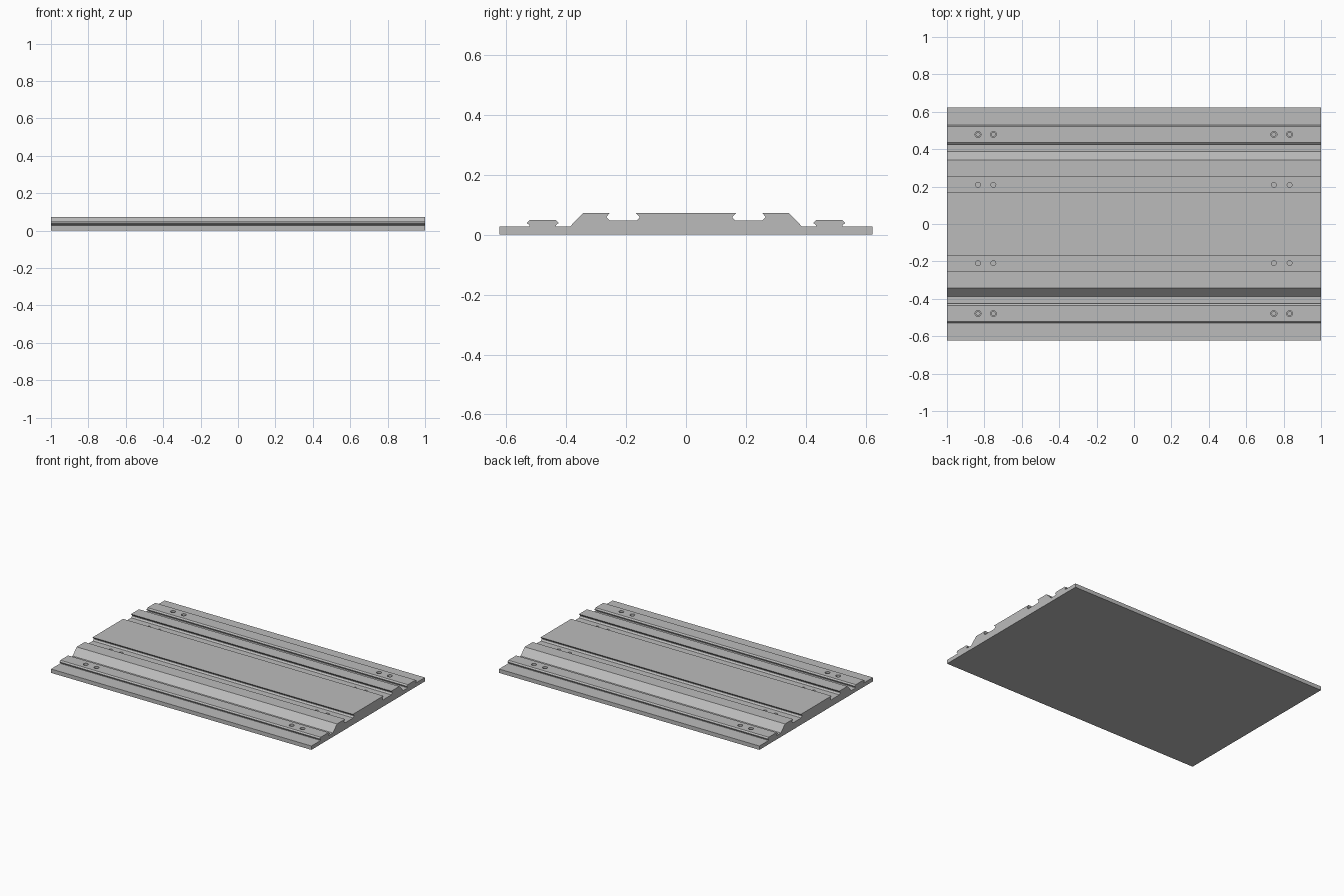
import bpy, bmesh, math
from mathutils import Matrix

if "Cube" in bpy.data.objects:
    bpy.data.objects.remove(bpy.data.objects["Cube"])

metal = bpy.data.materials.new("grey metal")
metal.diffuse_color = (0.5, 0.5, 0.5, 1)
metal.use_nodes = True
metal.node_tree.nodes["Principled BSDF"].inputs["Base Color"].default_value = metal.diffuse_color

# Half cross-section (y, z), from the centre of the top out to the outer edge
half = [
    (0.168, 0.073), (0.155, 0.060), (0.155, 0.057), (0.165, 0.047),   # groove inner wall
    (0.255, 0.047), (0.265, 0.057), (0.265, 0.060), (0.254, 0.073),   # groove outer wall
    (0.342, 0.073), (0.387, 0.027),                                   # sloped shoulder
    (0.434, 0.027), (0.434, 0.031), (0.426, 0.038), (0.426, 0.041), (0.435, 0.049),
    (0.521, 0.049), (0.530, 0.041), (0.530, 0.038), (0.522, 0.031), (0.522, 0.027),
    (0.623, 0.027), (0.623, 0.0),                                     # base plate edge
]
profile = half + [(-y, z) for y, z in reversed(half)]


def finish(bm, name):
    bmesh.ops.recalc_face_normals(bm, faces=bm.faces)
    mesh = bpy.data.meshes.new(name)
    bm.to_mesh(mesh)
    bm.free()
    mesh.materials.append(metal)
    ob = bpy.data.objects.new(name, mesh)
    bpy.context.collection.objects.link(ob)
    return ob


# Extruded plate with shoulders, rails and undercut grooves
bm = bmesh.new()
face = bm.faces.new([bm.verts.new((-1, y, z)) for y, z in profile])
ext = bmesh.ops.extrude_face_region(bm, geom=[face])
bmesh.ops.translate(bm, vec=(2, 0, 0),
                    verts=[v for v in ext["geom"] if isinstance(v, bmesh.types.BMVert)])
plate = finish(bm, "slide_plate")


def cone(bm, x, y, z0, z1, r0, r1):
    bmesh.ops.create_cone(bm, cap_ends=True, segments=24, radius1=r0, radius2=r1, depth=z1 - z0,
                          matrix=Matrix.Translation((x, y, (z0 + z1) / 2)))


# Blind screw holes: straight in the grooves, counterbored in the rails
holes, bores = bmesh.new(), bmesh.new()
for x in (-0.834, -0.752, 0.748, 0.832):
    for s in (-1, 1):
        cone(holes, x, s * 0.209, 0.017, 0.06, 0.013, 0.013)
        cone(holes, x, s * 0.479, 0.012, 0.06, 0.010, 0.010)
        cone(bores, x, s * 0.479, 0.034, 0.06, 0.016, 0.016)

for cutter in (finish(holes, "hole_cutter"), finish(bores, "counterbore_cutter")):
    cutter.hide_render = True
    cutter.hide_viewport = True
    mod = plate.modifiers.new(cutter.name, 'BOOLEAN')
    mod.operation = 'DIFFERENCE'
    mod.solver = 'EXACT'
    mod.object = cutter

# Smooth hole walls, sharp profile edges
bpy.context.view_layer.objects.active = plate
plate.select_set(True)
for mod in list(plate.modifiers):
    bpy.ops.object.modifier_apply(modifier=mod.name)
bpy.ops.object.shade_smooth_by_angle(angle=math.radians(30))
